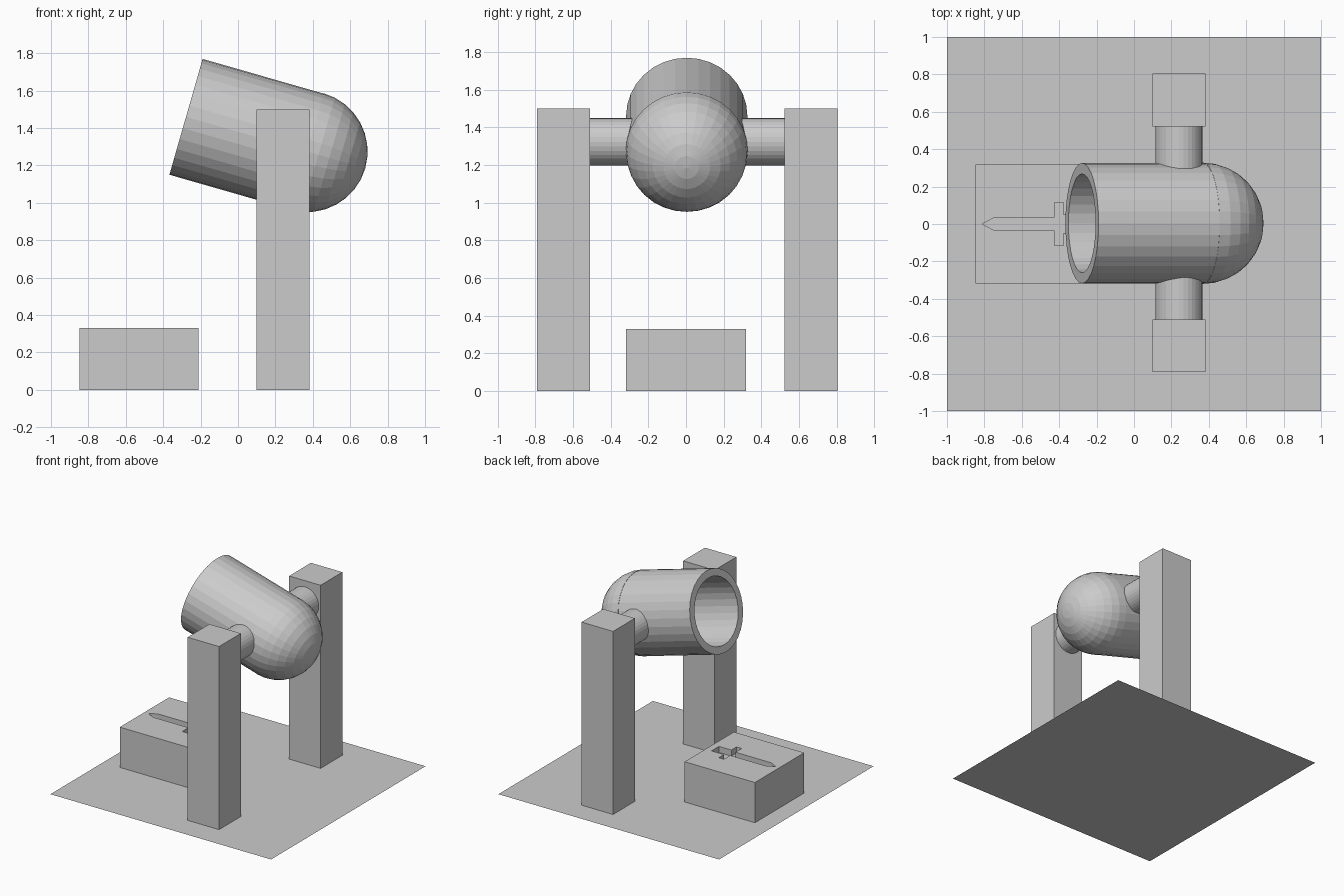
import bpy, bmesh
from math import pi, sin, cos, radians
from mathutils import Matrix, Vector

if "Cube" in bpy.data.objects:
    bpy.data.objects.remove(bpy.data.objects["Cube"])

Y0 = 0.006  # slight sideways offset of the crucible and its posts


def finish(bm, name):
    bmesh.ops.remove_doubles(bm, verts=bm.verts, dist=1e-5)
    bmesh.ops.recalc_face_normals(bm, faces=bm.faces)
    mesh = bpy.data.meshes.new(name)
    bm.to_mesh(mesh)
    bm.free()
    obj = bpy.data.objects.new(name, mesh)
    bpy.context.collection.objects.link(obj)
    return obj


def box(name, lo, hi):
    lo, hi = Vector(lo), Vector(hi)
    bm = bmesh.new()
    bmesh.ops.create_cube(bm, size=1, matrix=Matrix.Translation((lo + hi) / 2)
                          @ Matrix.Diagonal((*(hi - lo), 1)))
    return finish(bm, name)


def cylinder_y(name, radius, x, z, y1, y2):
    bm = bmesh.new()
    bmesh.ops.create_cone(bm, cap_ends=True, segments=32, radius1=radius, radius2=radius,
                          depth=abs(y2 - y1),
                          matrix=Matrix.Translation((x, (y1 + y2) / 2, z))
                          @ Matrix.Rotation(pi / 2, 4, 'X'))
    return finish(bm, name)


# floor sheet
bm = bmesh.new()
bmesh.ops.create_grid(bm, x_segments=1, y_segments=1, size=1)
finish(bm, "floor")

# posts and trunnions on both sides
for side, s in (("left", 1), ("right", -1)):
    ya, yb = sorted((Y0 + s * 0.516, Y0 + s * 0.798))
    box(side + "_post", (0.098, ya, 0), (0.383, yb, 1.5))
    cylinder_y(side + "_trunnion", 0.126, 0.24, 1.323, Y0 + s * 0.29, Y0 + s * 0.525)

# tilted crucible: double-walled profile spun around its own x axis
R, INNER, LENGTH, RINGS = 0.322, 0.264, 0.673, 8
DOME = R + 0.002  # the domed end stands very slightly proud of the barrel
arc = [(sin(i * pi / 2 / RINGS), cos(i * pi / 2 / RINGS)) for i in range(RINGS + 1)]
profile = [(a * INNER, b * INNER) for a, b in reversed(arc)]
profile += [(-LENGTH, INNER), (-LENGTH, R), (0, R)]
profile += [(a * DOME, b * DOME) for a, b in arc]
bm = bmesh.new()
verts = [bm.verts.new((x, 0, r)) for x, r in profile]
edges = [bm.edges.new(pair) for pair in zip(verts, verts[1:])]
bmesh.ops.spin(bm, geom=verts + edges, cent=(0, 0, 0), axis=(1, 0, 0),
               angle=2 * pi, steps=32, use_duplicate=False)
crucible = finish(bm, "crucible")
crucible.location = (0.369, 0.004, 1.274)
crucible.rotation_euler = (0, radians(16), 0)

# mould block with a sword-shaped recess
mould = box("mould_block", (-0.848, -0.319, 0), (-0.211, 0.319, 0.33))
half = [(-0.747, 0.034), (-0.425, 0.034), (-0.425, 0.115), (-0.378, 0.115),
        (-0.378, 0.048), (-0.265, 0.048)]
outline = [(-0.812, 0)] + half + [(x, -y) for x, y in reversed(half)]
bm = bmesh.new()
base = bm.faces.new([bm.verts.new((x, y, 0.28)) for x, y in outline])
top = bmesh.ops.extrude_face_region(bm, geom=[base], use_keep_orig=True)["geom"]
bmesh.ops.translate(bm, vec=(0, 0, 0.1),
                    verts=[g for g in top if isinstance(g, bmesh.types.BMVert)])
cutter = finish(bm, "sword_cutter")
cutter.hide_render = True
cutter.hide_set(True)
cut = mould.modifiers.new("sword_recess", 'BOOLEAN')
cut.operation = 'DIFFERENCE'
cut.solver = 'EXACT'
cut.object = cutter
